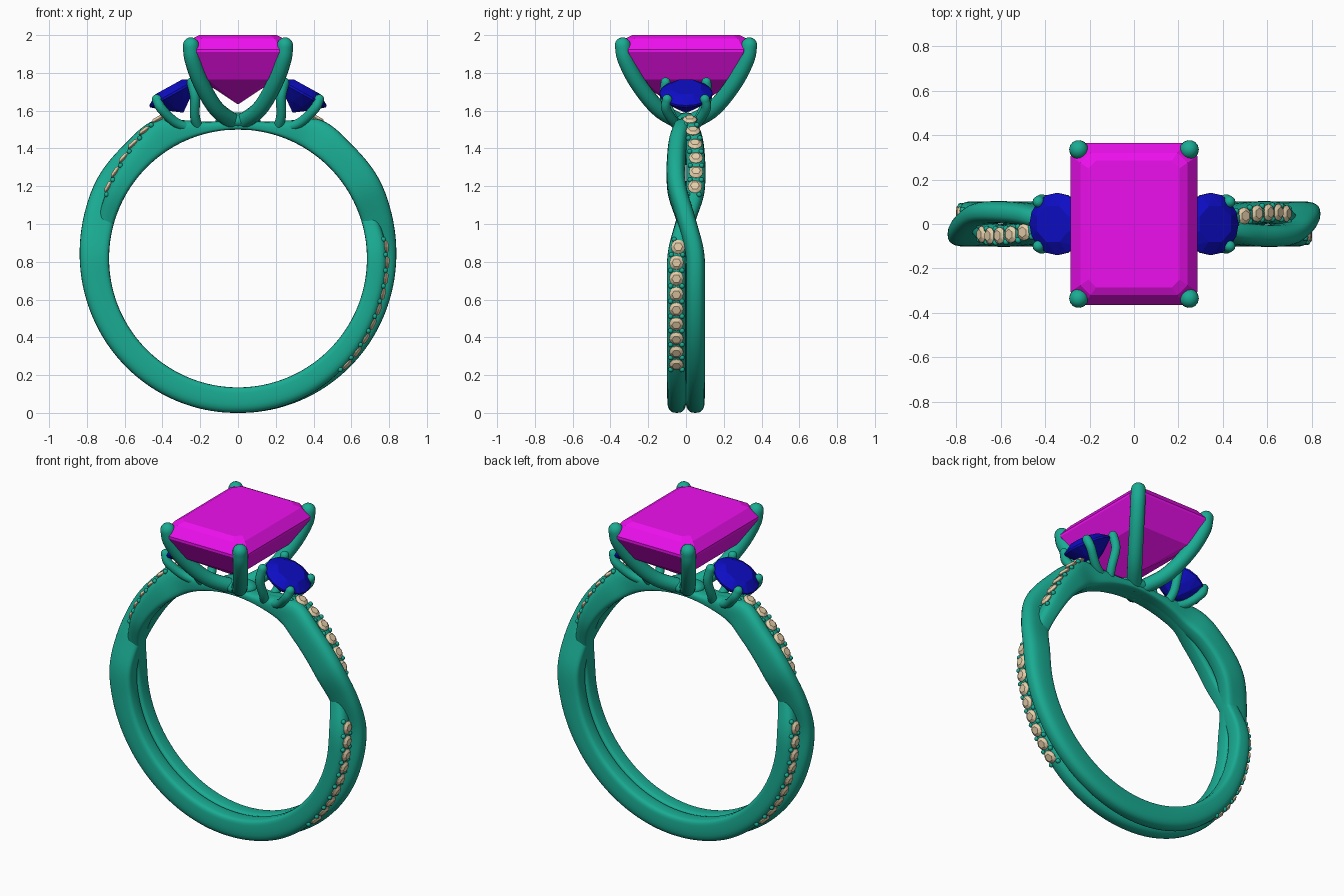
import bpy, bmesh
from math import sin, cos, pi, radians, copysign
from mathutils import Vector, Matrix

if "Cube" in bpy.data.objects:
    bpy.data.objects.remove(bpy.data.objects["Cube"])

CZ, R_IN = 0.8175, 0.6825      # finger hole centre height and radius


def material(name, rgb):
    m = bpy.data.materials.new(name)
    m.diffuse_color = (*rgb, 1)
    m.use_nodes = True
    m.node_tree.nodes["Principled BSDF"].inputs["Base Color"].default_value = m.diffuse_color
    return m


METAL = material("green_metal", (0.01, 0.41, 0.29))
PINK = material("magenta_gem", (0.85, 0.005, 0.85))
BLUE = material("blue_gem", (0.004, 0.004, 0.55))
TAN = material("tan_gem", (0.78, 0.62, 0.40))


def finish(bm, name, mat, smooth):
    bmesh.ops.recalc_face_normals(bm, faces=bm.faces)
    me = bpy.data.meshes.new(name)
    bm.to_mesh(me)
    bm.free()
    me.materials.append(mat)
    for p in me.polygons:
        p.use_smooth = smooth
    ob = bpy.data.objects.new(name, me)
    bpy.context.collection.objects.link(ob)
    return ob


def interp(keys, t):
    """Smooth curve through (t, value) keys."""
    n = len(keys)
    i = max(0, min(n - 2, sum(k[0] <= t for k in keys) - 1))

    def slope(j):
        a, b = keys[max(j - 1, 0)], keys[min(j + 1, n - 1)]
        return (b[1] - a[1]) / (b[0] - a[0])
    (t0, a), (t1, b) = keys[i], keys[i + 1]
    h = t1 - t0
    s = (t - t0) / h
    return ((2*s**3 - 3*s*s + 1) * a + (s**3 - 2*s*s + s) * h * slope(i)
            + (3*s*s - 2*s**3) * b + (s**3 - s*s) * h * slope(i + 1))


def bridge(bm, rings, closed):
    n = len(rings[0])
    for a, b in zip(rings, rings[1:] + (rings[:1] if closed else [])):
        for i in range(n):
            bm.faces.new((a[i], a[(i + 1) % n], b[(i + 1) % n], b[i]))
    if not closed:
        bm.faces.new(rings[0])
        bm.faces.new(rings[-1])


def tube(bm, pts, radius, steps=18, sides=14):
    """Round claw along points with a domed tip."""
    axes = [[(i, p[k]) for i, p in enumerate(pts)] for k in range(3)]

    def at(u):
        return Vector([interp(a, u) for a in axes])
    last = len(pts) - 1
    stations = [(at(last*i/steps), (at(last*i/steps + .01) - at(last*i/steps - .01)).normalized(), radius)
                for i in range(steps + 1)]
    end, d, _ = stations[-1]
    stations += [(end + d*radius*sin(a), d, radius*cos(a)) for a in (.35, .7, 1.05, 1.35)]
    rings = []
    for c, d, r in stations:
        q = Vector((0, 0, 1)).rotation_difference(d)
        rings.append([bm.verts.new(c + q @ Vector((r*cos(2*pi*i/sides), r*sin(2*pi*i/sides), 0)))
                      for i in range(sides)])
    bridge(bm, rings, False)


def hull(bm, pts):
    vs = [bm.verts.new(p) for p in pts]
    bmesh.ops.convex_hull(bm, input=vs)


def brilliant(bm, mat, r, crown, depth, n):
    """Round faceted stone, axis along local z."""
    pts = [Vector((0, 0, -depth))]
    for k, rr, z, off in ((n, .62*r, crown, .5), (2*n, r, .04*r, 0),
                          (2*n, r, -.04*r, 0), (n, .55*r, -.55*depth, .5)):
        pts += [Vector((rr*cos(2*pi*(i + off)/k), rr*sin(2*pi*(i + off)/k), z)) for i in range(k)]
    hull(bm, [mat @ p for p in pts])


# Twisted shank: two strands, each pave on one side and plain on the other.
# Keys are degrees from the top of the ring.
Y = [(0, .02), (20, .018), (29, .018), (39, .043), (52, .053), (62, .045), (74, 0),
     (87, -.045), (100, -.051), (180, -.049)]
TOP = [(0, .735), (12, .74), (22, .79)]
PLAIN = TOP + [(31, .855), (45, .852), (60, .857), (74, .847), (90, .838), (120, .828), (180, .8175)]
PAVE = TOP + [(30, .85), (38, .832), (50, .803), (60, .785), (74, .772), (85, .785), (110, .79),
              (135, .804), (155, .815), (180, .8175)]


def spow(v, e):
    return copysign(abs(v)**e, v)


for name, s in (("shank_strand_a", 1), ("shank_strand_b", -1)):
    bm = bmesh.new()
    rings = []
    for k in range(180):
        t = k*2
        u = min(t, 360 - t)
        ro = interp(PAVE if t <= 180 else PLAIN, u)
        y, mid, half = interp(Y, u), (ro + R_IN)/2, (ro - R_IN)/2
        ring = []
        for i in range(24):
            a = 2*pi*i/24
            e = 2/2.6 if sin(a) > 0 else 2/4.5
            r = mid + half*spow(sin(a), e)
            w = y + .05*spow(cos(a), e)
            ring.append(bm.verts.new((s*r*sin(radians(t)), s*w, CZ + r*cos(radians(t)))))
        rings.append(ring)
    bridge(bm, rings, True)
    finish(bm, name, METAL, True)

# Pave stones and the small beads that hold them
stones, beads = bmesh.new(), bmesh.new()
ROWS = [[30 + 6.2*i for i in range(6)], [85.5 + 6.1*i for i in range(9)]]


def pave_frame(s, t, dy=0, lift=0):
    a, r = radians(t), interp(PAVE, t) + lift
    spin = Matrix.Rotation(pi if s < 0 else 0, 4, 'Z')
    return (spin @ Matrix.Translation((r*sin(a), interp(Y, t) + dy, CZ + r*cos(a)))
            @ Matrix.Rotation(a, 4, 'Y'))


for s in (1, -1):
    for row in ROWS:
        for t in row:
            brilliant(stones, pave_frame(s, t), .038, .014, .03, 6)
        for t in [row[0] - 3] + [v + 3.05 for v in row]:
            for dy in (-.03, .03):
                bmesh.ops.create_icosphere(beads, subdivisions=2, radius=.014,
                                           matrix=pave_frame(s, t, dy, -.006))
finish(stones, "pave_stones", TAN, False)
finish(beads, "pave_beads", METAL, True)

# Emerald-cut centre stone: stepped octagons (half x, half y, corner cut, z)
bm = bmesh.new()
pts = []
for hx, hy, c, z in ((.205, .285, .035, 2.0), (.24, .32, .045, 1.982), (.285, .365, .06, 1.925),
                     (.285, .365, .06, 1.91), (.2, .275, .04, 1.765), (.003, .07, .001, 1.635)):
    for sx in (1, -1):
        for sy in (1, -1):
            pts += [Vector((sx*hx, sy*(hy - c), z)), Vector((sx*(hx - c), sy*hy, z))]
hull(bm, pts)
bmesh.ops.dissolve_limit(bm, angle_limit=.01, verts=bm.verts, edges=bm.edges)
finish(bm, "centre_stone", PINK, False)

# Four curved claws of the centre setting, meeting at a small base
bm = bmesh.new()
CLAW = [(.015, .02, 1.535), (.115, .145, 1.61), (.195, .255, 1.745), (.24, .32, 1.87), (.249, .335, 1.945)]
for sx in (1, -1):
    for sy in (1, -1):
        tube(bm, [(sx*x, sy*y, z) for x, y, z in CLAW], .043)
finish(bm, "centre_claws", METAL, True)

bm = bmesh.new()
bmesh.ops.create_uvsphere(bm, u_segments=24, v_segments=12, radius=1,
                          matrix=Matrix.Translation((0, 0, 1.545)) @ Matrix.Diagonal((.12, .085, .045, 1)))
finish(bm, "setting_base", METAL, True)

# Tilted round side stones with four claws each
INNER = [(.205, .025, 1.495), (.228, .075, 1.57), (.228, .112, 1.67), (.245, .108, 1.75)]
OUTER = [(.21, .015, 1.495), (.325, .06, 1.535), (.405, .105, 1.61), (.43, .1, 1.66)]
for side, s in (("right", 1), ("left", -1)):
    bm = bmesh.new()
    brilliant(bm, Matrix.Translation((s*.345, 0, 1.69)) @ Matrix.Rotation(s*radians(29), 4, 'Y'),
              .14, .042, .115, 8)
    bmesh.ops.dissolve_limit(bm, angle_limit=.01, verts=bm.verts, edges=bm.edges)
    finish(bm, side + "_side_stone", BLUE, False)
    bm = bmesh.new()
    for sy in (1, -1):
        for path in (INNER, OUTER):
            tube(bm, [(s*x, sy*y, z) for x, y, z in path], .026)
    finish(bm, side + "_side_claws", METAL, True)
